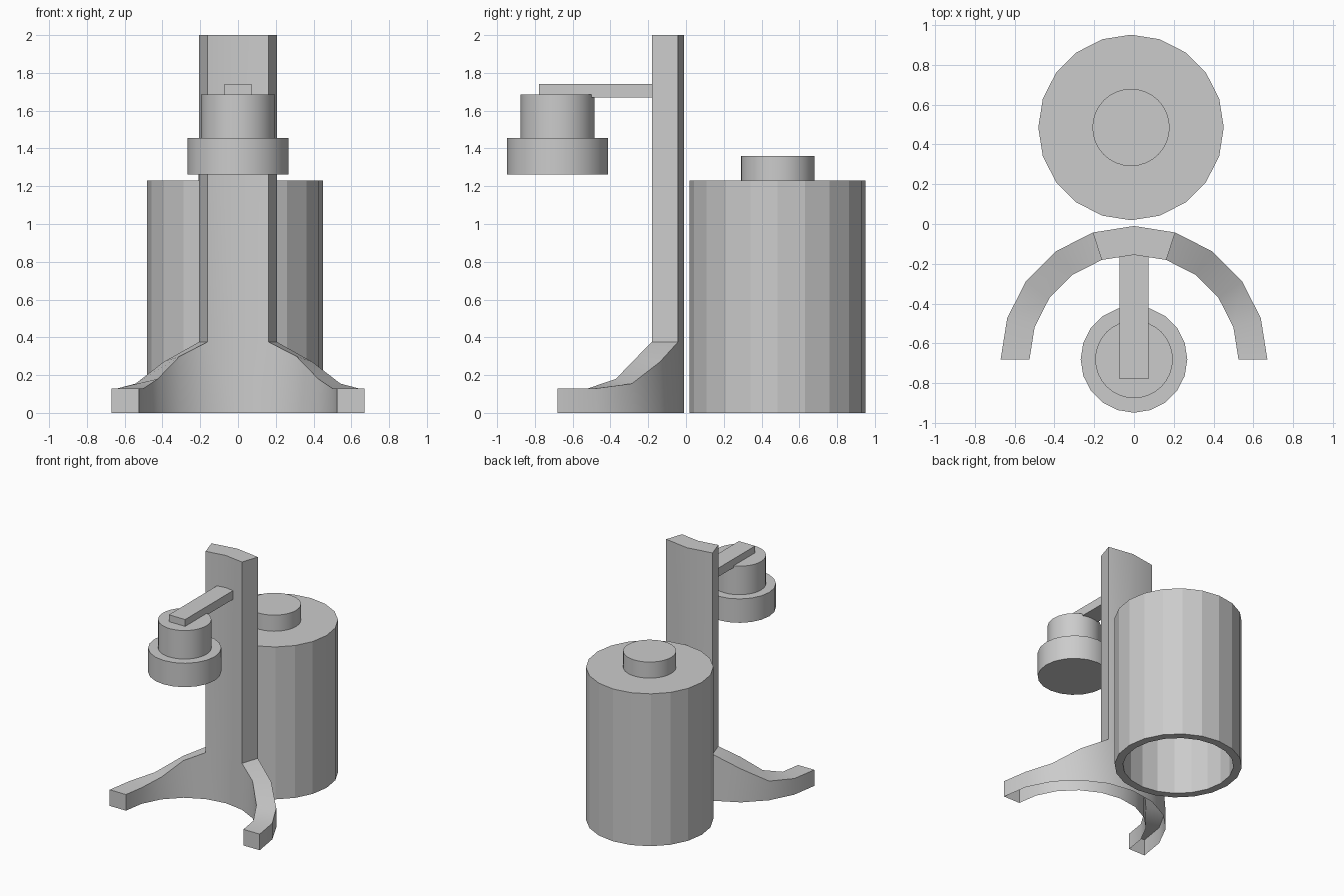
import bpy, bmesh, math

if "Cube" in bpy.data.objects:
    bpy.data.objects.remove(bpy.data.objects["Cube"])


def finish(name, bm, smooth=True):
    bmesh.ops.remove_doubles(bm, verts=bm.verts, dist=1e-5)
    bmesh.ops.recalc_face_normals(bm, faces=bm.faces)
    me = bpy.data.meshes.new(name)
    bm.to_mesh(me)
    bm.free()
    ob = bpy.data.objects.new(name, me)
    bpy.context.collection.objects.link(ob)
    if smooth:
        bpy.ops.object.select_all(action='DESELECT')
        bpy.context.view_layer.objects.active = ob
        ob.select_set(True)
        bpy.ops.object.shade_smooth_by_angle(angle=math.radians(30))
    return ob


def lathe(name, cx, cy, profile, sides, smooth=True):
    """Turn an (r, z) profile around a vertical axis, capping both ends."""
    bm = bmesh.new()
    rings = []
    for r, z in profile:
        rings.append([bm.verts.new((cx + r * math.cos(2 * math.pi * i / sides),
                                    cy + r * math.sin(2 * math.pi * i / sides), z))
                      for i in range(sides)])
    for a, b in zip(rings, rings[1:]):
        for i in range(sides):
            j = (i + 1) % sides
            bm.faces.new((a[i], a[j], b[j], b[i]))
    bm.faces.new(rings[0])
    bm.faces.new(rings[-1])
    return finish(name, bm, smooth)


# Curved column flowing into two arched feet, open underneath
CY, R_IN, R_OUT = -0.68, 0.525, 0.67
IN_H = [0.13, 0.13, 0.18, 0.30, 0.375, 0.375]
OUT_H = [0.13, 0.13, 0.155, 0.27, 0.375, 0.375]
bm = bmesh.new()


def pt(i, r, z):
    a = math.radians(18 * i)
    return bm.verts.new((r * math.cos(a), CY + r * math.sin(a), z))


inner, outer = [], []
for i in range(11):
    k = min(i, 10 - i)
    col = [2.0] if 4 <= i <= 6 else []
    inner.append([pt(i, R_IN, z) for z in [0, IN_H[k]] + col])
    outer.append([pt(i, R_OUT, z) for z in [0, OUT_H[k]] + col])
for i in range(10):
    top = min(len(inner[i]), len(inner[i + 1])) - 1
    for wall in (inner, outer):
        for h in range(top):
            bm.faces.new((wall[i][h], wall[i + 1][h], wall[i + 1][h + 1], wall[i][h + 1]))
    bm.faces.new((inner[i][top], inner[i + 1][top], outer[i + 1][top], outer[i][top]))
for i, h in ((0, 0), (10, 0), (4, 1), (6, 1)):
    bm.faces.new((inner[i][h], outer[i][h], outer[i][h + 1], inner[i][h + 1]))
finish("column_and_feet", bm)

# Horizontal arm
bm = bmesh.new()
bmesh.ops.create_cube(bm, size=1)
for v in bm.verts:
    v.co = (v.co.x * 0.145, -0.465 + v.co.y * 0.626, 1.705 + v.co.z * 0.07)
finish("arm", bm, False)

# Hanging head
lathe("head_upper", 0, CY, [(0.195, 1.455), (0.195, 1.685)], 32)
lathe("head_lower", 0, CY, [(0.268, 1.262), (0.268, 1.455)], 20)

# Drum, hollow from below, with top knob
DX, DY = -0.015, 0.485
lathe("drum", DX, DY, [(0.405, 1.17), (0.405, 0), (0.466, 0), (0.466, 1.23)], 20, False)
lathe("drum_knob", DX, DY, [(0.194, 1.23), (0.194, 1.36)], 32)
